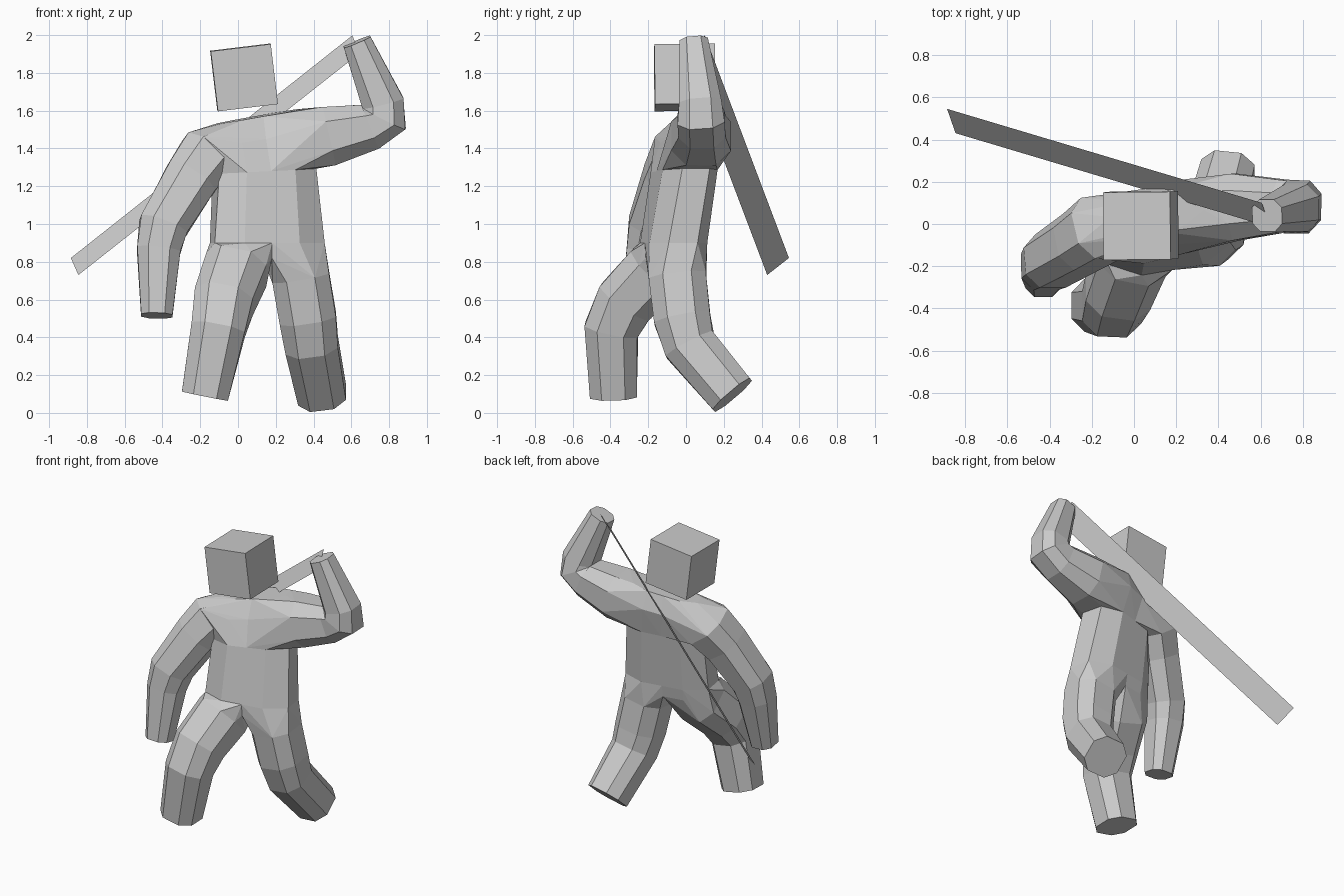
import bpy, bmesh
from mathutils import Vector, Euler

if "Cube" in bpy.data.objects:
    bpy.data.objects.remove(bpy.data.objects["Cube"])

# Chamfered-square cross-section shared by body and limbs
C = 0.5
SECTION = [(1, -C), (1, C), (C, 1), (-C, 1), (-1, C), (-1, -C), (-C, -1), (C, -1)]


def make(name, bm):
    bmesh.ops.recalc_face_normals(bm, faces=bm.faces)
    me = bpy.data.meshes.new(name)
    bm.to_mesh(me)
    bm.free()
    ob = bpy.data.objects.new(name, me)
    bpy.context.collection.objects.link(ob)
    return ob


def loft(name, rings):
    bm = bmesh.new()
    vs = [[bm.verts.new(p) for p in r] for r in rings]
    n = len(SECTION)
    for a, b in zip(vs, vs[1:]):
        for i in range(n):
            j = (i + 1) % n
            bm.faces.new((a[i], a[j], b[j], b[i]))
    bm.faces.new(vs[0])
    bm.faces.new(vs[-1])
    return make(name, bm)


def hull(name, points):
    bm = bmesh.new()
    for p in points:
        bm.verts.new(p)
    res = bmesh.ops.convex_hull(bm, input=bm.verts)
    loose = {g for g in res["geom_interior"] + res["geom_unused"]
             if isinstance(g, bmesh.types.BMVert)}
    bmesh.ops.delete(bm, geom=list(loose), context="VERTS")
    return make(name, bm)


def sections(path, ref):
    # path: (x, y, z, radius); sections follow the path direction
    pts = [Vector(p[:3]) for p in path]
    rings = []
    for k, p in enumerate(pts):
        t = Vector()
        if k > 0:
            t += (p - pts[k - 1]).normalized()
        if k < len(pts) - 1:
            t += (pts[k + 1] - p).normalized()
        t.normalize()
        u = (Vector(ref) - t * t.dot(Vector(ref))).normalized()
        v = t.cross(u)
        rings.append([p + (u * a + v * b) * path[k][3] for a, b in SECTION])
    return rings


# Torso: centre, half width, half depth, roll, yaw
TORSO = [
    ((0.155, -0.07, 0.82), 0.29, 0.145, 0, 0.17),
    ((0.155, -0.065, 0.90), 0.295, 0.155, 0, 0.17),
    ((0.14, -0.01, 1.28), 0.265, 0.15, -0.05, 0.24),
    ((0.11, 0.035, 1.45), 0.27, 0.14, -0.15, 0.28),
    ((0.11, 0.05, 1.57), 0.22, 0.09, -0.17, 0.28),
]


def torso_ring(k, section=SECTION):
    c, w, d, roll, yaw = TORSO[k]
    rot = Euler((0, roll, yaw)).to_matrix()
    return [Vector(c) + rot @ Vector((a * w, b * d, 0)) for a, b in section]


def half_ring(k, side):
    keep = [s for s in SECTION if s[0] * side > 0]
    return torso_ring(k, keep + [(0, 1), (0, -1)])


body = loft("body", [torso_ring(k) for k in range(5)])

X, Y = (1, 0, 0), (0, 1, 0)
# name, path, section reference, side of torso, torso rings it blends into
LIMBS = [
    ("raised_arm", [(0.48, 0.08, 1.465, 0.158), (0.70, 0.085, 1.515, 0.125),
                    (0.775, 0.08, 1.56, 0.125), (0.767, 0.075, 1.64, 0.112),
                    (0.63, 0.04, 1.965, 0.076)], Y, 1, (2, 3, 4)),
    ("lowered_arm", [(-0.155, -0.02, 1.37, 0.155), (-0.25, -0.085, 1.24, 0.142),
                     (-0.395, -0.175, 0.99, 0.13), (-0.42, -0.20, 0.86, 0.115),
                     (-0.43, -0.265, 0.515, 0.083)], Y, -1, (2, 3, 4)),
    ("back_leg", [(0.332, -0.045, 0.72, 0.152), (0.37, -0.02, 0.50, 0.15),
                  (0.39, 0.02, 0.36, 0.14), (0.445, 0.245, 0.095, 0.128)], X, 1, (0, 1)),
    ("front_leg", [(-0.01, -0.16, 0.755, 0.165), (-0.075, -0.32, 0.59, 0.157),
                   (-0.105, -0.395, 0.44, 0.143), (-0.175, -0.385, 0.09, 0.124)], X, -1, (0, 1)),
]
parts = []
for name, path, ref, side, ks in LIMBS:
    rings = sections(path, ref)
    parts.append(loft(name, rings))
    # Shoulder or hip blend between the body and the limb
    pts = list(rings[0])
    for k in ks:
        pts += half_ring(k, side)
    parts.append(hull(name + "_joint", pts))

# Fuse limbs into the body
for ob in parts:
    mod = body.modifiers.new("join", "BOOLEAN")
    mod.operation = "UNION"
    mod.solver = "EXACT"
    mod.object = ob
bpy.context.view_layer.objects.active = body
for mod in list(body.modifiers):
    bpy.ops.object.modifier_apply(modifier=mod.name)
for ob in parts:
    bpy.data.objects.remove(ob)

# Head: slightly tilted cube
bm = bmesh.new()
bmesh.ops.create_cube(bm, size=0.32)
head = make("head", bm)
head.location = (0.032, -0.007, 1.776)
head.rotation_euler = (0.01, -0.12, 0.01)

# Blade: single flat strip from the raised hand
bm = bmesh.new()
bm.faces.new([bm.verts.new(p) for p in [
    (-0.885, 0.545, 0.82), (-0.845, 0.43, 0.73),
    (0.645, -0.015, 1.905), (0.605, 0.10, 1.998)]])
make("blade", bm)
